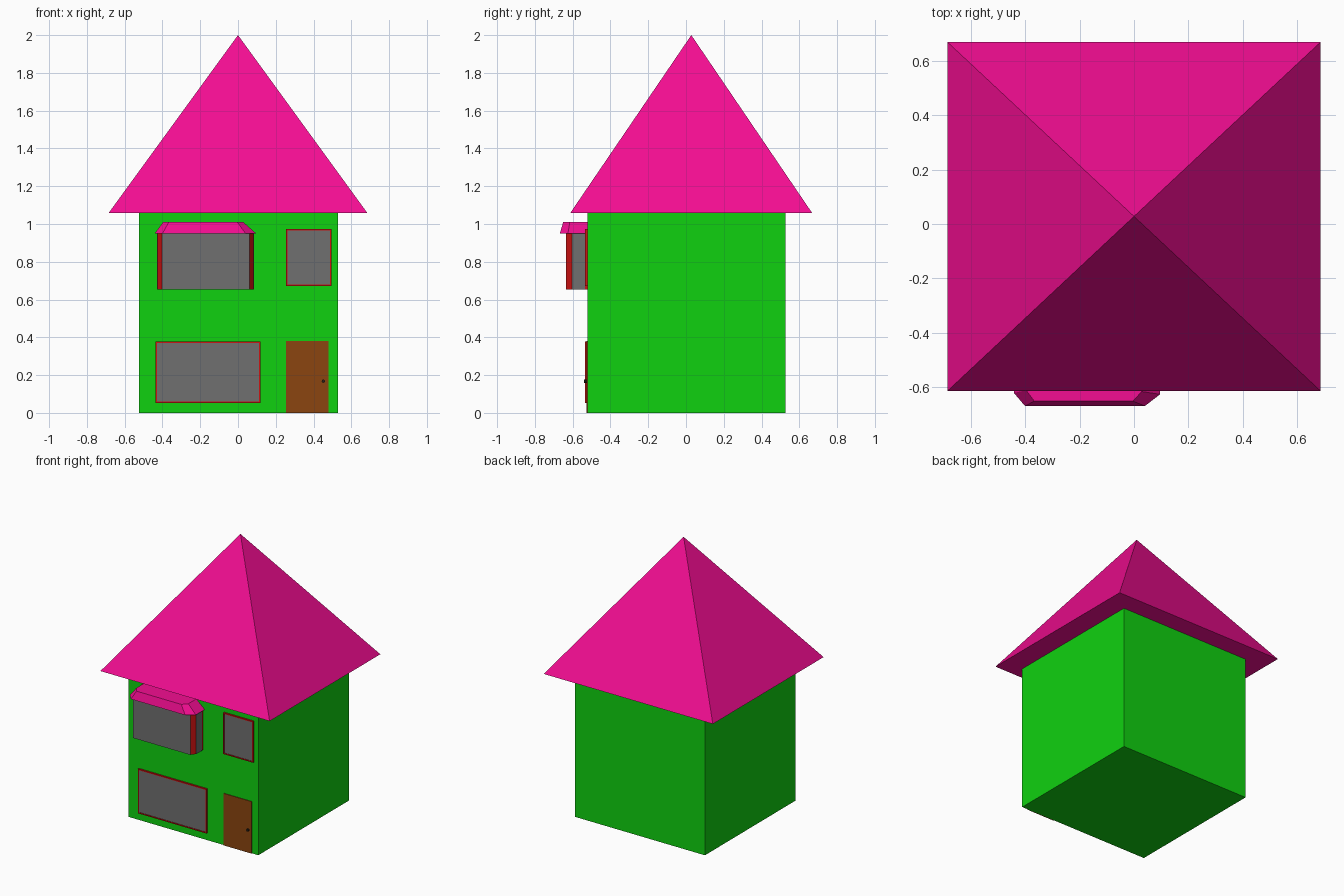
import bpy, bmesh
from math import pi
from mathutils import Matrix, Vector

if "Cube" in bpy.data.objects:
    bpy.data.objects.remove(bpy.data.objects["Cube"])


def mat(name, r, g, b):
    m = bpy.data.materials.new(name)
    m.diffuse_color = (r, g, b, 1)
    m.use_nodes = True
    m.node_tree.nodes["Principled BSDF"].inputs["Base Color"].default_value = m.diffuse_color
    return m


GREEN = mat("green", 0.005, 0.64, 0.005)
PINK = mat("pink", 0.9, 0.004, 0.287)
RED = mat("red", 0.62, 0.006, 0.006)
BROWN = mat("brown", 0.258, 0.06, 0.005)
GLASS = mat("glass", 0.162, 0.162, 0.162)
DARK = mat("dark", 0.02, 0.015, 0.01)


def finish(name, bm, material):
    bmesh.ops.recalc_face_normals(bm, faces=bm.faces)
    me = bpy.data.meshes.new(name)
    bm.to_mesh(me)
    bm.free()
    me.materials.append(material)
    ob = bpy.data.objects.new(name, me)
    bpy.context.collection.objects.link(ob)
    return ob


def add_box(bm, lo, hi):
    lo, hi = Vector(lo), Vector(hi)
    m = Matrix.Translation((lo + hi) / 2) @ Matrix.Diagonal((*(hi - lo), 1))
    bmesh.ops.create_cube(bm, size=1, matrix=m)


def box(name, lo, hi, material):
    bm = bmesh.new()
    add_box(bm, lo, hi)
    return finish(name, bm, material)


def loft(name, low, z0, high, z1, material):
    bm = bmesh.new()
    a = [bm.verts.new((x, y, z0)) for x, y in low]
    b = [bm.verts.new((x, y, z1)) for x, y in high]
    bm.faces.new(a)
    bm.faces.new(b)
    for i in range(len(a)):
        j = (i + 1) % len(a)
        bm.faces.new((a[i], a[j], b[j], b[i]))
    return finish(name, bm, material)


WALL = -0.522  # front wall plane


def window(name, x0, x1, z0, z1, w=0.008):
    # four frame bars around a pane set slightly back
    bm = bmesh.new()
    f = WALL - 0.012
    for xa, xb, za, zb in ((x0, x1, z0, z0 + w), (x0, x1, z1 - w, z1),
                           (x0, x0 + w, z0 + w, z1 - w), (x1 - w, x1, z0 + w, z1 - w)):
        add_box(bm, (xa, f, za), (xb, WALL + 0.002, zb))
    finish(name + "_frame", bm, RED)
    box(name + "_pane", (x0 + w, WALL - 0.008, z0 + w), (x1 - w, WALL + 0.002, z1 - w), GLASS)


# House body
box("walls", (-0.523, WALL, 0), (0.53, 0.528, 1.058), GREEN)

# Pyramid roof with a flat underside
bm = bmesh.new()
base = [bm.verts.new((x, y, 1.058)) for x, y in
        ((-0.685, -0.613), (0.685, -0.613), (0.685, 0.668), (-0.685, 0.668))]
apex = bm.verts.new((0, 0.028, 2))
bm.faces.new(base)
for i in range(4):
    bm.faces.new((base[i], base[(i + 1) % 4], apex))
finish("roof", bm, PINK)

# Flat windows
window("lower_window", -0.437, 0.118, 0.053, 0.378)
window("upper_window", 0.253, 0.496, 0.672, 0.974)

# Door and knob
box("door", (0.253, WALL - 0.005, 0), (0.48, WALL + 0.002, 0.38), BROWN)
bm = bmesh.new()
bmesh.ops.create_cone(bm, cap_ends=True, segments=8, radius1=0.009, radius2=0.009, depth=0.016,
                      matrix=Matrix.Translation((0.452, WALL - 0.01, 0.168)) @ Matrix.Rotation(pi / 2, 4, 'X'))
finish("door_knob", bm, DARK)

# Bay window: red core with chamfered corner posts, glass on front and sides
plan = [(-0.427, WALL), (-0.427, -0.603), (-0.403, -0.634),
        (0.06, -0.634), (0.082, -0.603), (0.082, WALL)]
loft("bay_posts", plan, 0.652, plan, 0.95, RED)
box("bay_front_pane", (-0.403, -0.636, 0.652), (0.06, -0.62, 0.95), GLASS)
for side, x0, x1 in (("left", -0.429, -0.415), ("right", 0.07, 0.084)):
    box("bay_%s_pane" % side, (x0, -0.603, 0.652), (x1, -0.535, 0.95), GLASS)

# Bay window roof
loft("bay_roof",
     [(-0.441, WALL), (-0.441, -0.62), (-0.4, -0.668), (0.04, -0.668), (0.096, -0.625), (0.096, WALL)], 0.95,
     [(-0.396, WALL), (-0.396, -0.61), (-0.366, -0.65), (-0.004, -0.65), (0.028, -0.615), (0.028, WALL)], 1.01,
     PINK)
